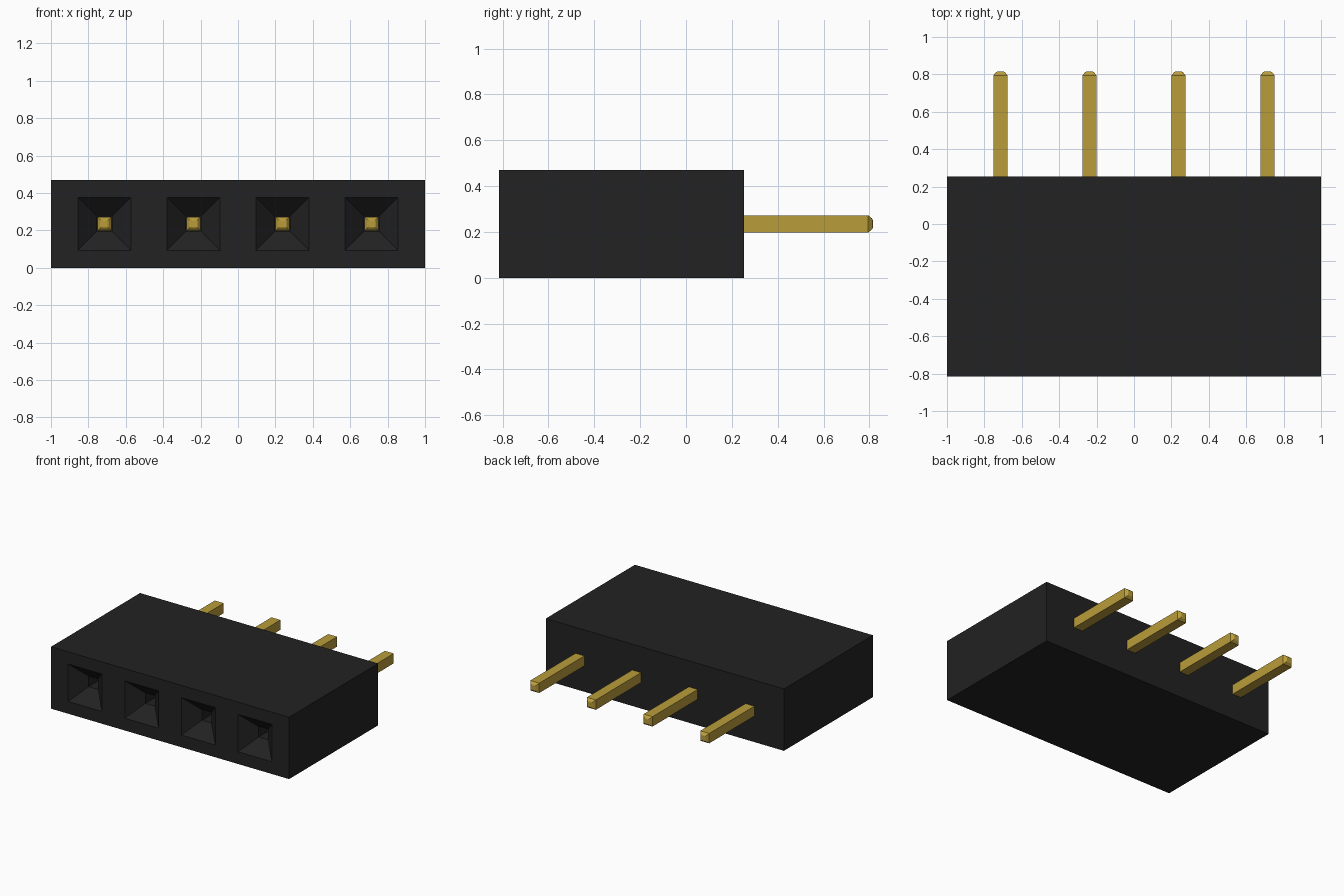
import bpy, bmesh

if "Cube" in bpy.data.objects:
    bpy.data.objects.remove(bpy.data.objects["Cube"], do_unlink=True)

PITCH, ZC, HEIGHT = 0.476, 0.235, 0.47
FRONT, BACK, TIP = -0.815, 0.253, 0.815
CENTRES = [(i - 1.5) * PITCH for i in range(4)]


def material(name, rgb):
    m = bpy.data.materials.new(name)
    m.use_nodes = True
    m.diffuse_color = (*rgb, 1)
    bsdf = next(n for n in m.node_tree.nodes if n.type == "BSDF_PRINCIPLED")
    bsdf.inputs["Base Color"].default_value = (*rgb, 1)
    return m


def ring(bm, x0, x1, z0, z1, y):
    """Rectangle of vertices in an XZ plane."""
    return [bm.verts.new((x, y, z)) for x, z in ((x0, z0), (x1, z0), (x1, z1), (x0, z1))]


def square(bm, x, half, y):
    return ring(bm, x - half, x + half, ZC - half, ZC + half, y)


def loft(bm, rings, skip=()):
    """Bridge successive rings and cap both ends; skip holds (ring, side) pairs left open."""
    for r, (a, b) in enumerate(zip(rings, rings[1:])):
        for s in range(4):
            if (r, s) not in skip:
                t = (s + 1) % 4
                bm.faces.new((a[s], a[t], b[t], b[s]))
    bm.faces.new(rings[0])
    bm.faces.new(rings[-1])


def finish(bm, name, mat):
    bmesh.ops.remove_doubles(bm, verts=bm.verts[:], dist=1e-5)
    bmesh.ops.recalc_face_normals(bm, faces=bm.faces[:])
    me = bpy.data.meshes.new(name)
    bm.to_mesh(me)
    bm.free()
    me.materials.append(mat)
    ob = bpy.data.objects.new(name, me)
    bpy.context.collection.objects.link(ob)
    return ob


black = material("black plastic", (0.016, 0.016, 0.016))
gold = material("gold metal", (0.49, 0.335, 0.043))

# Housing: one cell per contact, each with a tapered entry and a narrow throat
bm = bmesh.new()
for i, x in enumerate(CENTRES):
    x0 = -1 if i == 0 else x - PITCH / 2
    x1 = 1 if i == 3 else x + PITCH / 2
    skip = set()
    if i < 3:
        skip.add((0, 1))      # no wall towards the next cell
    if i > 0:
        skip.add((0, 3))      # no wall towards the previous cell
    loft(bm, [ring(bm, x0, x1, 0, HEIGHT, BACK),
              ring(bm, x0, x1, 0, HEIGHT, FRONT),
              square(bm, x, 0.142, FRONT),
              square(bm, x, 0.04, FRONT + 0.1),
              square(bm, x, 0.04, FRONT + 0.4)], skip)
finish(bm, "housing", black)

# Pins: square bars with stepped chamfers at both ends
CHAMFER = [(0.0175, 0.0), (0.0235, 0.003), (0.0375, 0.02)]
PIN_START = FRONT + 0.2
for i, x in enumerate(CENTRES):
    bm = bmesh.new()
    rings = [square(bm, x, h, PIN_START + d) for h, d in CHAMFER]
    rings += [square(bm, x, h, TIP - d) for h, d in reversed(CHAMFER)]
    loft(bm, rings)
    finish(bm, f"pin_{i + 1}", gold)
